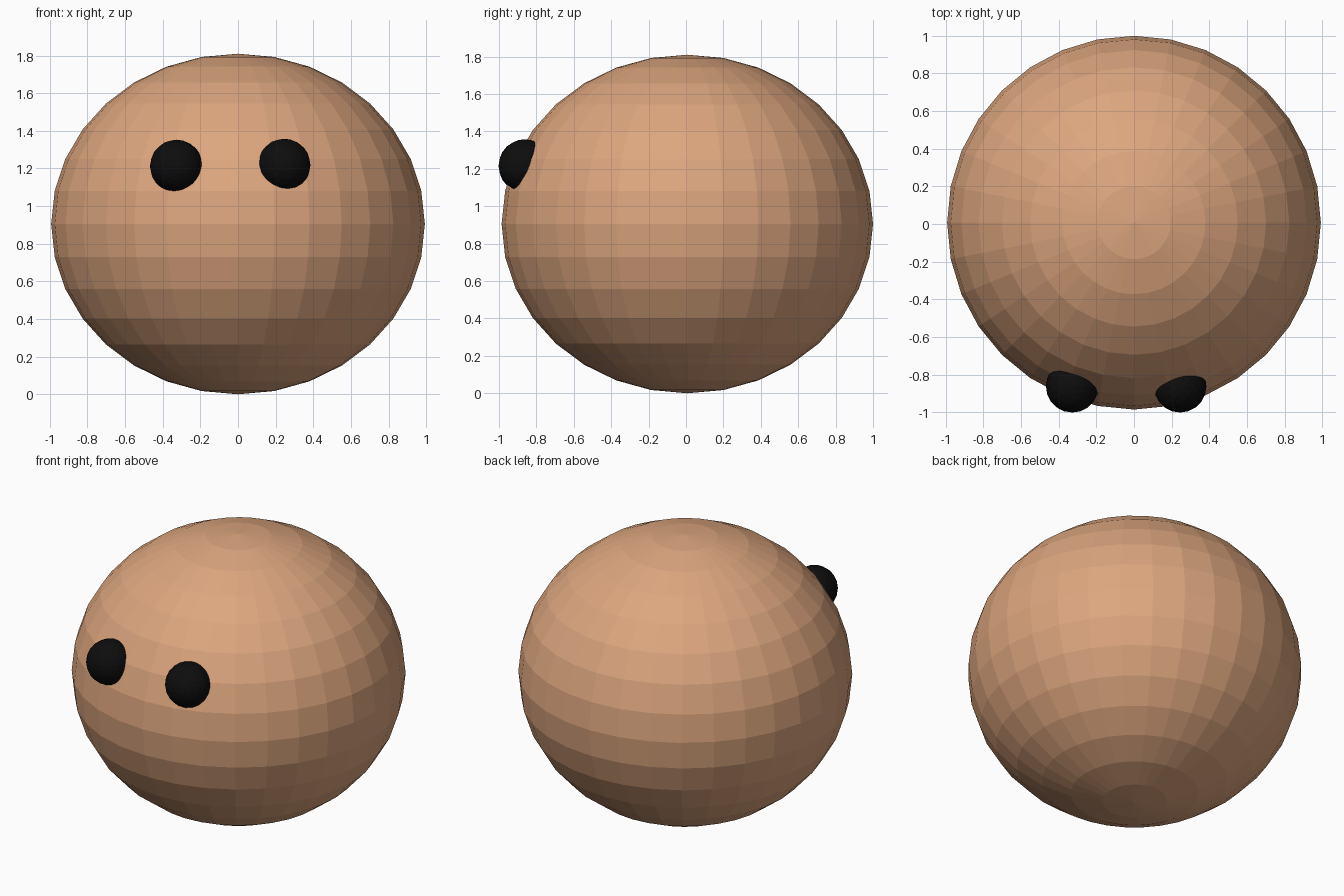
import bpy

if "Cube" in bpy.data.objects:
    bpy.data.objects.remove(bpy.data.objects["Cube"])


def material(name, rgb):
    mat = bpy.data.materials.new(name)
    mat.diffuse_color = (*rgb, 1)
    mat.use_nodes = True
    mat.node_tree.nodes["Principled BSDF"].inputs["Base Color"].default_value = mat.diffuse_color
    return mat


def finish(name, mat, scale=(1, 1, 1)):
    obj = bpy.context.object
    obj.name = name
    obj.scale = scale
    bpy.ops.object.transform_apply(location=False, rotation=False, scale=True)
    obj.data.materials.append(mat)
    bpy.ops.object.shade_flat()
    return obj


tan = material("tan", (0.72, 0.38, 0.21))
black = material("black", (0.004, 0.004, 0.004))

# Slightly squashed faceted body
bpy.ops.mesh.primitive_uv_sphere_add(segments=32, ring_count=16, radius=1,
                                     location=(0, 0.007, 0.905))
finish("body", tan, (0.993, 0.993, 0.905))

# Two eyes half sunk into the front, slightly off centre
for name, loc in (("left_eye", (-0.328, -0.862, 1.213)),
                  ("right_eye", (0.245, -0.862, 1.218))):
    bpy.ops.mesh.primitive_ico_sphere_add(subdivisions=3, radius=0.14, location=loc)
    finish(name, black)
